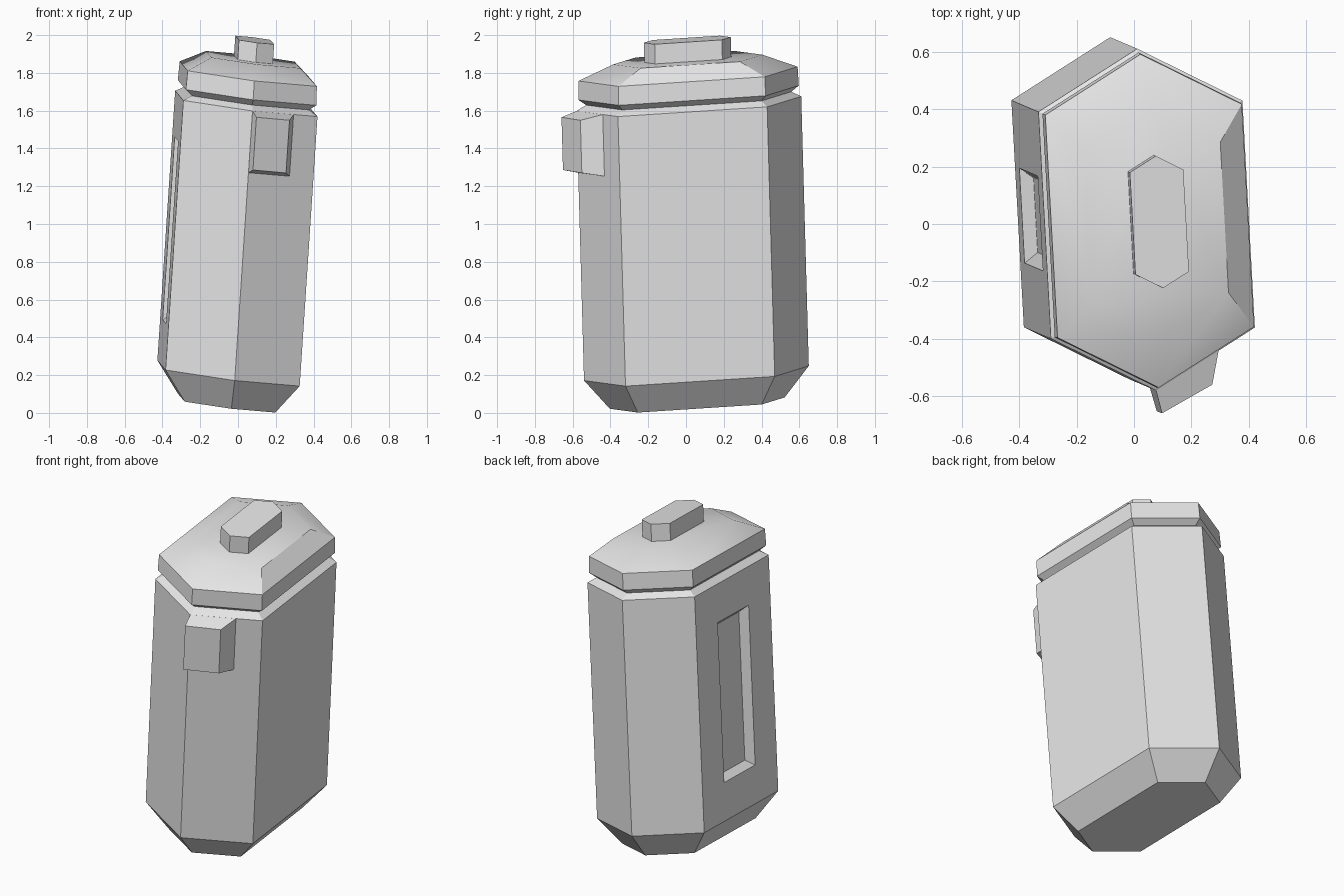
import bpy, bmesh
from mathutils import Matrix, Vector

cube = bpy.data.objects.get("Cube")
if cube:
    bpy.data.objects.remove(cube)

# Single grey material
grey = bpy.data.materials.new("plain grey")
grey.use_nodes = True
grey.diffuse_color = (0.8, 0.8, 0.8, 1)
grey.node_tree.nodes["Principled BSDF"].inputs["Base Color"].default_value = (0.8, 0.8, 0.8, 1)

# Leaning frame shared by all parts: columns are width, depth, height and origin
LEAN = Matrix(((1, -0.055, 0.066, -0.064),
               (0.055, 1, -0.028, 0.061),
               (-0.12, 0.065, 1, 0),
               (0, 0, 0, 1)))
TIP, HALF, SLOPE = 0.595, 0.355, 0.5634


def hexagon(z, tip, half, shift=0):
    """Stretched hexagon with points toward the front and back."""
    shoulder = tip - SLOPE * half
    outline = [(0, -tip), (half, -shoulder), (half, shoulder),
               (0, tip), (-half, shoulder), (-half, -shoulder)]
    return [Vector((x + shift, y, z)) for x, y in outline]


def inset_hexagon(z, d):
    return hexagon(z, TIP - d / 0.871, HALF - d)


def loft(rings):
    """Skin a stack of rings and close both ends."""
    bm = bmesh.new()
    loops = [[bm.verts.new(p) for p in ring] for ring in rings]
    n = len(loops[0])
    for low, high in zip(loops, loops[1:]):
        for i in range(n):
            j = (i + 1) % n
            bm.faces.new((low[i], low[j], high[j], high[i]))
    bm.faces.new(loops[0][::-1])
    bm.faces.new(loops[-1])
    bmesh.ops.recalc_face_normals(bm, faces=bm.faces[:])
    return bm


def finish(name, bm):
    mesh = bpy.data.meshes.new(name)
    bm.to_mesh(mesh)
    bm.free()
    mesh.transform(LEAN)
    mesh.materials.append(grey)
    obj = bpy.data.objects.new(name, mesh)
    bpy.context.collection.objects.link(obj)
    return obj


# Body with chamfered foot and shoulder
body = loft([inset_hexagon(0.052, 0.115), inset_hexagon(0.21, 0),
             inset_hexagon(1.637, 0), inset_hexagon(1.665, 0.045)])
body.normal_update()

# Recessed window on the -x side
side = min(body.faces, key=lambda f: f.normal.x * f.calc_area())
bmesh.ops.inset_individual(body, faces=[side], thickness=0.23, use_even_offset=True)
bmesh.ops.inset_individual(body, faces=[side], thickness=0.035, depth=-0.045,
                           use_even_offset=True)
finish("body", body)

# Lid with flared rim and sloping top
lid = finish("lid", loft([inset_hexagon(1.665, 0.045), inset_hexagon(1.695, 0.01),
                          inset_hexagon(1.795, 0.013),
                          hexagon(1.873, 0.395, 0.235, 0.02)]))
bpy.ops.object.select_all(action="DESELECT")
lid.select_set(True)
bpy.context.view_layer.objects.active = lid
bpy.ops.object.shade_smooth_by_angle(angle=0.54)

# Knob on the lid
finish("lid_knob", loft([hexagon(1.86, 0.23, 0.093, 0.022),
                         hexagon(1.977, 0.23, 0.093, 0.022)]))

# Tapered latch on the front face, sunk slightly into the body
inner = [(0, -0.594), (0.225, -0.467)]
outer = [(0.018, -0.676), (0.198, -0.586)]


def upright(points, low, high):
    (ax, ay), (bx, by) = points
    return [Vector(p) for p in ((ax, ay, low), (bx, by, low), (bx, by, high), (ax, ay, high))]


sunk = [(x - 0.01, y + 0.02) for x, y in inner]
finish("front_latch", loft([upright(sunk, 1.31, 1.637), upright(inner, 1.31, 1.637),
                            upright(outer, 1.332, 1.611)]))
